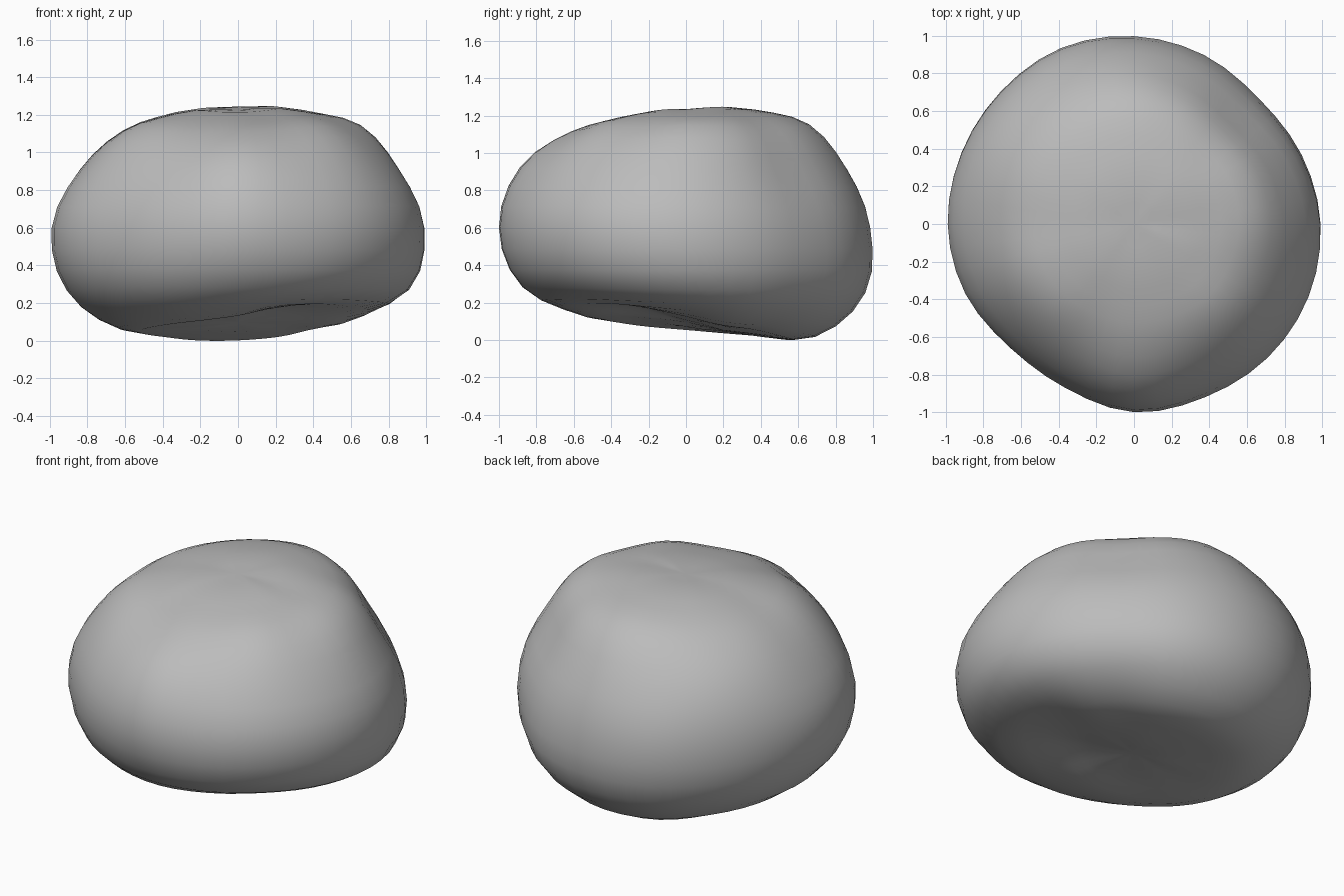
import bpy, bmesh
from math import sin, cos, pi, radians
from mathutils import Vector

cube = bpy.data.objects.get("Cube")
if cube:
    bpy.data.objects.remove(cube, do_unlink=True)

AROUND, STEPS = 48, 3
CENTRE = Vector((0, 0, 0.6))
BOTTOM, TOP = 0.505, 0.63
ELEVATIONS = [-120, -90, -60, -40, -20, 0, 20, 40, 60, 90, 120]

# Boulder radius at each elevation, one row per sixteenth of a turn from +x
PROFILES = [
    [.56, .72, .967, .99, .91, .85, .715],
    [.59, .79, .965, .955, .875, .84, .725],
    [.62, .82, .96, .925, .835, .815, .73],
    [.645, .875, 1.0, .955, .875, .84, .73],
    [.655, .905, 1.02, .985, .915, .86, .73],
    [.655, .905, 1.02, 1.005, .93, .85, .725],
    [.645, .875, 1.0, .995, .935, .835, .72],
    [.635, .85, .985, .99, .92, .82, .71],
    [.615, .825, .97, .99, .895, .80, .70],
    [.60, .80, .95, .97, .89, .81, .70],
    [.58, .77, .92, .93, .87, .80, .695],
    [.56, .745, .915, .945, .88, .78, .685],
    [.545, .71, .93, 1.0, .945, .80, .685],
    [.52, .66, .935, .995, .925, .81, .69],
    [.51, .64, .94, 1.005, .93, .84, .705],
    [.53, .67, .955, 1.005, .92, .835, .715],
]


def spline(a, b, c, d, t):
    """Smooth curve from b to c."""
    return b + t / 2 * (c - a + t * (2 * a - 5 * b + 4 * c - d + t * (3 * (b - c) + d - a)))


def around(values, turn):
    """Smooth closed curve through the values."""
    n = len(values)
    i = int(turn * n)
    return spline(*(values[(i + k) % n] for k in (-1, 0, 1, 2)), turn * n - i)


# Carry every profile over both poles so that the poles stay smooth
half = len(PROFILES) // 2
full = [[PROFILES[k - half][0], BOTTOM] + row + [TOP, PROFILES[k - half][-1]]
        for k, row in enumerate(PROFILES)]


def surface_point(turn, level):
    i = int(level)
    t = level - i
    el = radians(spline(*ELEVATIONS[i - 1:i + 3], t))
    r = spline(*(around([row[k] for row in full], turn) for k in range(i - 1, i + 3)), t)
    a = 2 * pi * turn
    return CENTRE + r * Vector((cos(el) * cos(a), cos(el) * sin(a), sin(el)))


# Boulder skin: rings of quads closed by a fan at each pole
bm = bmesh.new()
low = bm.verts.new(CENTRE - Vector((0, 0, BOTTOM)))
high = bm.verts.new(CENTRE + Vector((0, 0, TOP)))
rings = [[bm.verts.new(surface_point(j / AROUND, 1 + s / STEPS)) for j in range(AROUND)]
         for s in range(1, (len(ELEVATIONS) - 3) * STEPS)]
for j in range(AROUND):
    k = (j + 1) % AROUND
    bm.faces.new((low, rings[0][k], rings[0][j]))
    bm.faces.new((high, rings[-1][j], rings[-1][k]))
    for lower, upper in zip(rings, rings[1:]):
        bm.faces.new((lower[j], lower[k], upper[k], upper[j]))

mesh = bpy.data.meshes.new("boulder")
bm.to_mesh(mesh)
bm.free()
boulder = bpy.data.objects.new("boulder", mesh)
bpy.context.collection.objects.link(boulder)
mesh.polygons.foreach_set("use_smooth", [True] * len(mesh.polygons))

# Stone colour
stone = bpy.data.materials.new("stone grey")
stone.use_nodes = True
stone.diffuse_color = (0.5, 0.5, 0.5, 1)
stone.node_tree.nodes["Principled BSDF"].inputs["Base Color"].default_value = (0.5, 0.5, 0.5, 1)
mesh.materials.append(stone)
